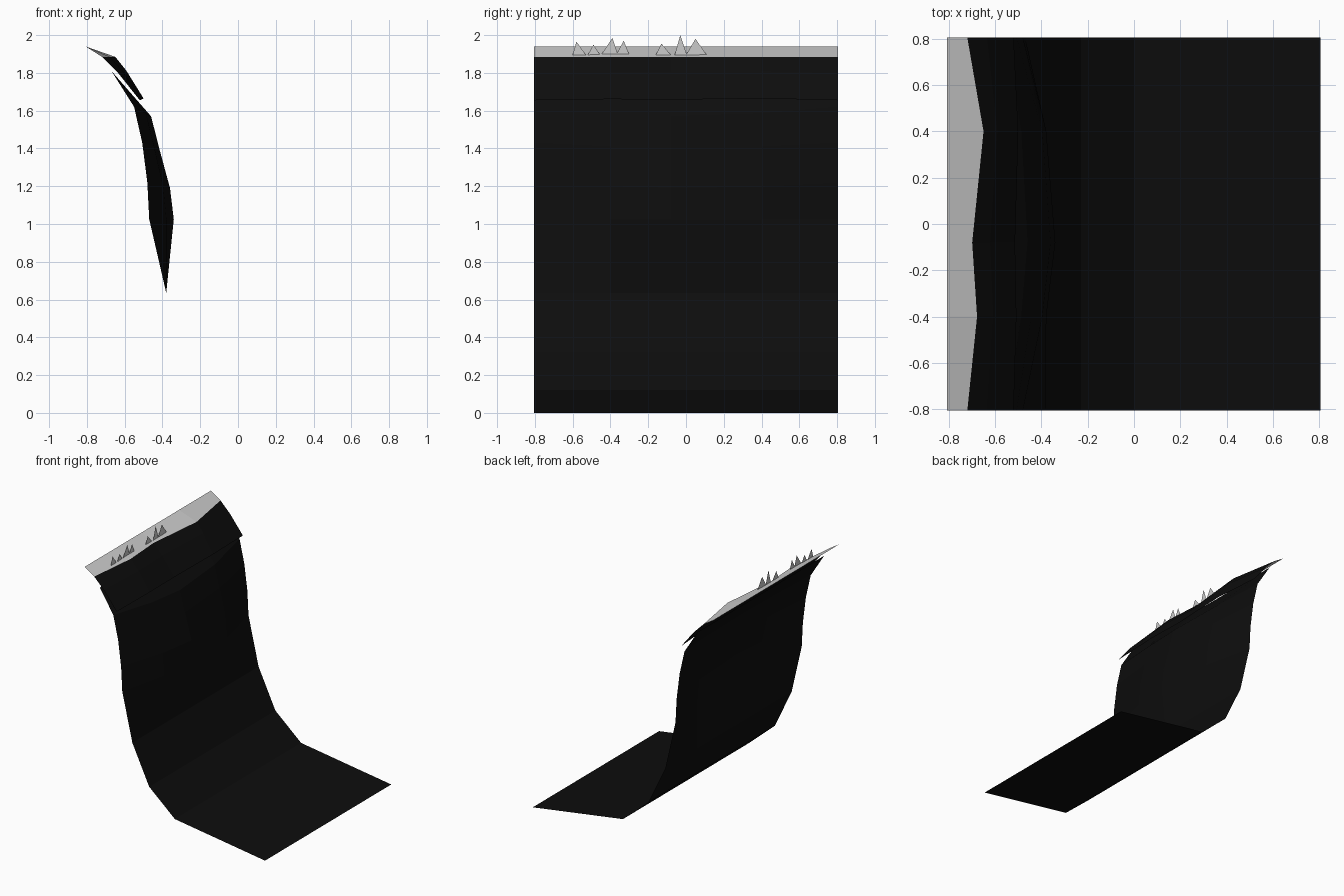
import bpy

if "Cube" in bpy.data.objects:
    bpy.data.objects.remove(bpy.data.objects["Cube"])

black = bpy.data.materials.new("dark_rock")
black.diffuse_color = (0.004, 0.004, 0.004, 1)
black.use_nodes = True
black.node_tree.nodes["Principled BSDF"].inputs["Base Color"].default_value = black.diffuse_color

COLUMNS = [-0.805, -0.4, -0.08, 0.4, 0.805]


def make_mesh(name, verts, faces, mat=None):
    mesh = bpy.data.meshes.new(name)
    mesh.from_pydata(verts, [], faces)
    obj = bpy.data.objects.new(name, mesh)
    bpy.context.collection.objects.link(obj)
    if mat:
        mesh.materials.append(mat)
    return obj


def sheet(name, rows, bulge, mat=None):
    """Loft a profile along y. Each row is x, z, bulge in x, bulge in z."""
    n = len(COLUMNS)
    verts = [(x + dx * b, y, z + dz * b)
             for x, z, dx, dz in rows for y, b in zip(COLUMNS, bulge)]
    faces = [(r * n + c, r * n + c + 1, (r + 1) * n + c + 1, (r + 1) * n + c)
             for r in range(len(rows) - 1) for c in range(n - 1)]
    return make_mesh(name, verts, faces, mat)


# Curved cliff wall sweeping down to the ground, bulging in the middle
wall_rows = [
    (0.805, 0.0, 0, 0), (0.0, 0.12, 0, 0), (-0.23, 0.32, 0, 0),
    (-0.38, 0.635, 0, 0), (-0.47, 1.025, 0.13, 0), (-0.48, 1.22, 0.12, -0.03),
    (-0.507, 1.43, 0.09, -0.03), (-0.55, 1.62, 0.09, -0.05),
    (-0.67, 1.81, 0.0, 0.0),
]
sheet("cliff_wall", wall_rows, [0, 0.7, 1, 0.7, 0], black)

# Overhanging ledge: grey top strip and dark drooping front
lip = (-0.72, 1.885, 0.07, 0.0)
lip_bulge = [0, 0.6, 0.3, 1, 0]
sheet("ledge_top", [lip, (-0.807, 1.94, 0, 0)], lip_bulge)
sheet("ledge_front", [(-0.52, 1.655, 0.02, 0.01), (-0.635, 1.80, 0.045, 0.01), lip],
      lip_bulge, black)

# Grass blades: flat upright triangles (y start, y tip, z tip, y end)
blades = [
    (-0.60, -0.58, 1.965, -0.53), (-0.52, -0.49, 1.95, -0.455),
    (-0.45, -0.39, 1.985, -0.36), (-0.37, -0.33, 1.97, -0.30),
    (-0.16, -0.13, 1.955, -0.08), (-0.06, -0.03, 2.0, 0.005),
    (0.0, 0.05, 1.98, 0.11),
]
verts, faces = [], []
for a, tip, z, b in blades:
    k = len(verts)
    verts += [(-0.715, a, 1.895), (-0.715, b, 1.895), (-0.715, tip, z)]
    faces.append((k, k + 1, k + 2))
make_mesh("grass_blades", verts, faces)
